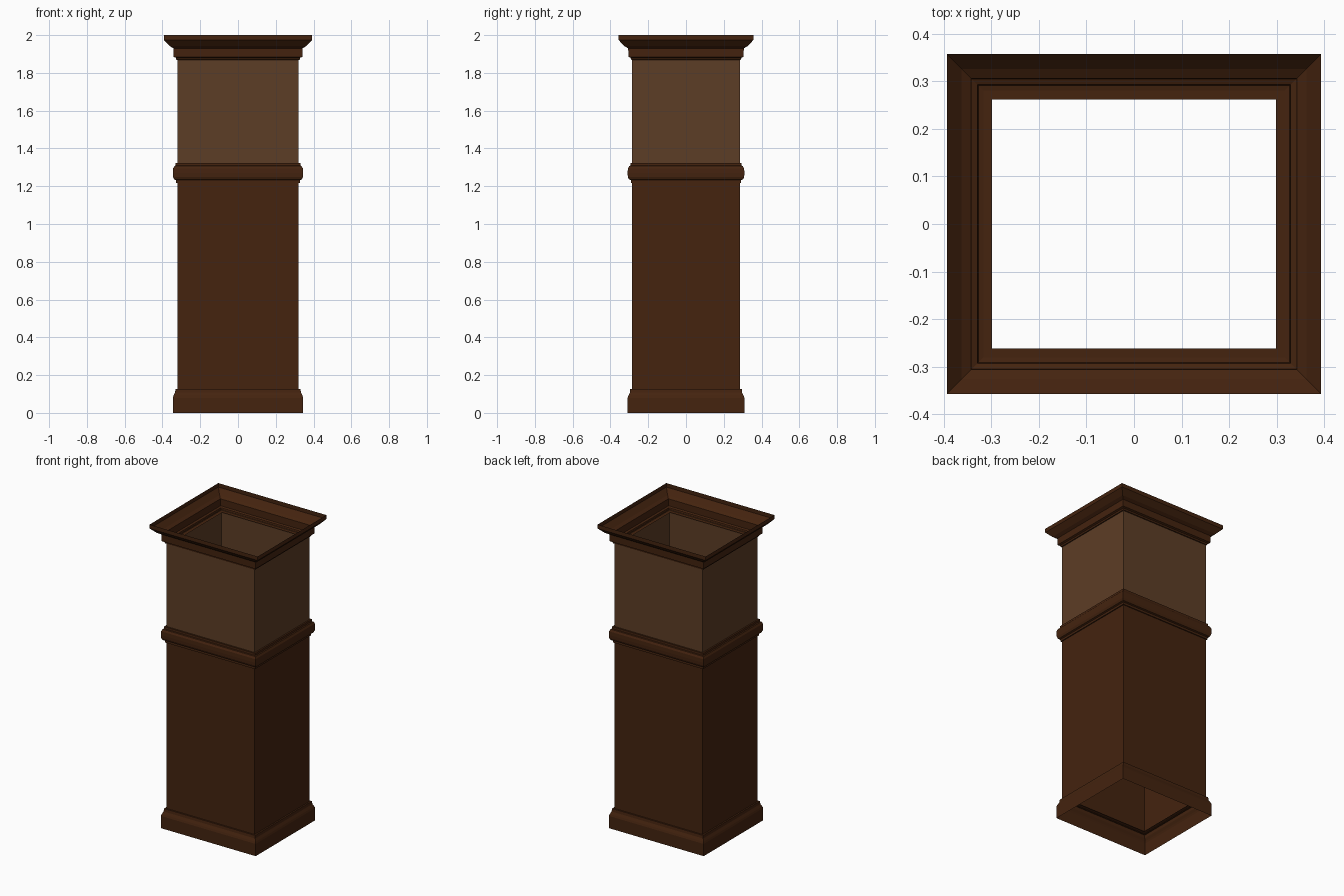
import bpy

if "Cube" in bpy.data.objects:
    bpy.data.objects.remove(bpy.data.objects["Cube"])

INSET = 0.036  # the column is this much narrower in y than in x (per side)


def material(name, rgb):
    m = bpy.data.materials.new(name)
    m.diffuse_color = (*rgb, 1.0)
    m.use_nodes = True
    m.node_tree.nodes["Principled BSDF"].inputs["Base Color"].default_value = m.diffuse_color
    return m


dark = material("dark walnut", (0.058, 0.017, 0.0047))
light = material("light walnut", (0.108, 0.047, 0.019))


def sweep(name, profile, mat):
    """Carry an open (half width, height) profile round the mitred rectangle."""
    verts, faces = [], []
    for r, z in profile:
        for sx, sy in ((-1, -1), (1, -1), (1, 1), (-1, 1)):
            verts.append((sx * r, sy * (r - INSET), z))
    for i in range(len(profile) - 1):
        for k in range(4):
            a, b = i * 4 + k, i * 4 + (k + 1) % 4
            faces.append((a, b, b + 4, a + 4))
    me = bpy.data.meshes.new(name)
    me.from_pydata(verts, [], faces)
    me.materials.append(mat)
    me.update()
    ob = bpy.data.objects.new(name, me)
    bpy.context.collection.objects.link(ob)
    return ob


# thin hollow walls
sweep("lower_shaft", [(0.321, 0.125), (0.321, 1.225)], dark)
sweep("upper_shaft", [(0.321, 1.315), (0.321, 1.872)], light)

# base moulding, open below, with a ledge turned inward at the top
sweep("base_moulding", [(0.345, 0), (0.345, 0.08), (0.341, 0.092), (0.333, 0.108),
                        (0.331, 0.127), (0.298, 0.127)], dark)

# rounded band round the middle
sweep("middle_band", [(0.298, 1.218), (0.328, 1.218), (0.328, 1.232), (0.338, 1.236),
                      (0.344, 1.25), (0.345, 1.27), (0.344, 1.293), (0.337, 1.306),
                      (0.331, 1.309), (0.331, 1.323), (0.298, 1.323)], dark)

# flared crown, open above, with a ledge turned inward at the bottom
sweep("crown_moulding", [(0.298, 1.868), (0.316, 1.868), (0.327, 1.87), (0.329, 1.88),
                         (0.341, 1.885), (0.342, 1.93), (0.362, 1.942),
                         (0.393, 1.974), (0.393, 2.0)], dark)
